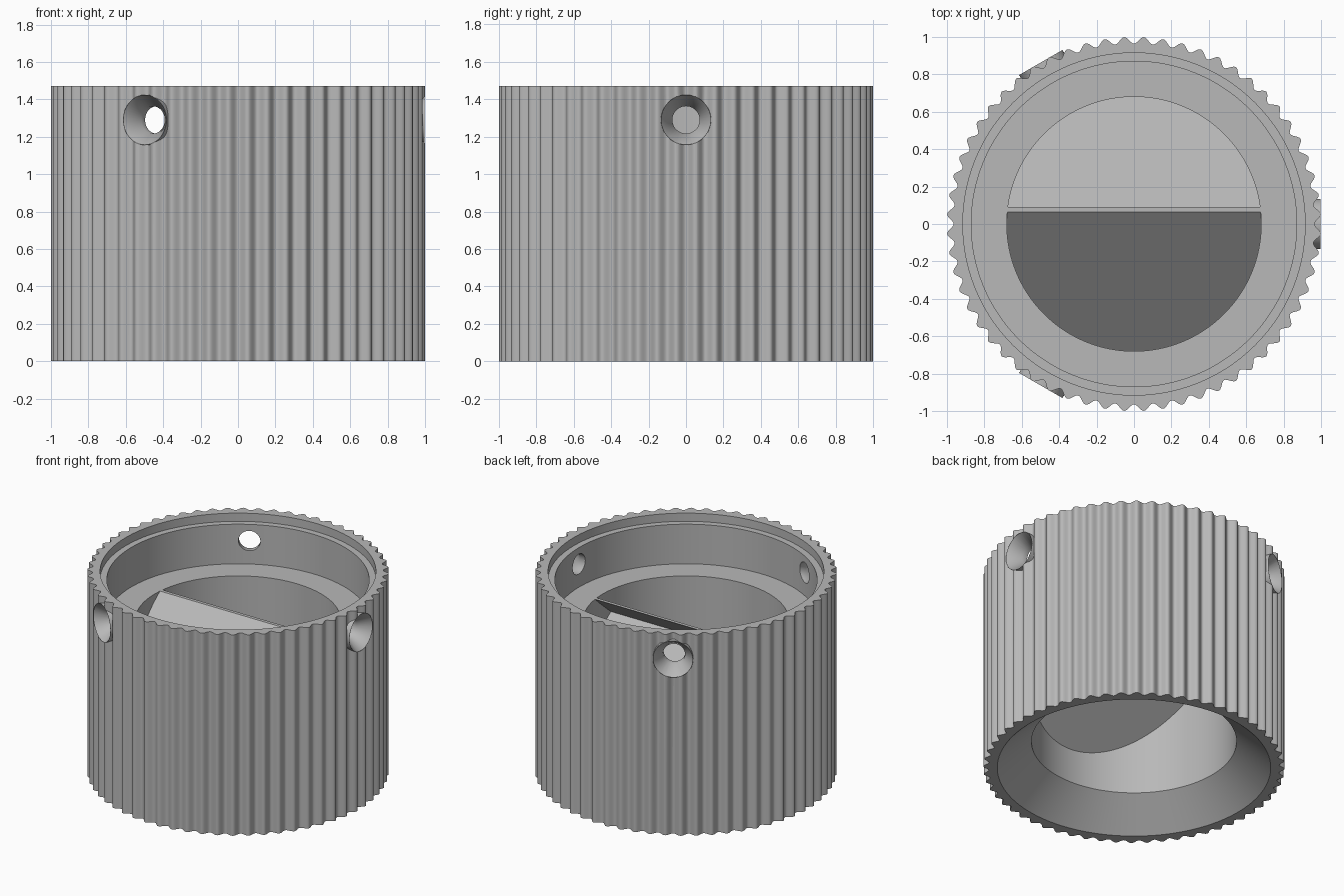
import bpy, bmesh, math
from mathutils import Vector, Matrix

if "Cube" in bpy.data.objects:
    bpy.data.objects.remove(bpy.data.objects["Cube"], do_unlink=True)

grey = bpy.data.materials.new("plain grey")
grey.use_nodes = True
COLOR = (0.48, 0.48, 0.48, 1)
grey.diffuse_color = COLOR
grey.node_tree.nodes["Principled BSDF"].inputs["Base Color"].default_value = COLOR

HEIGHT, SHELF, BORE = 1.47, 1.12, 0.68
RIBS, STEPS = 60, 12
HOLE_Z = 1.29


def make_object(name, bm):
    bmesh.ops.recalc_face_normals(bm, faces=bm.faces)
    mesh = bpy.data.meshes.new(name)
    bm.to_mesh(mesh)
    bm.free()
    mesh.materials.append(grey)
    obj = bpy.data.objects.new(name, mesh)
    bpy.context.collection.objects.link(obj)
    return obj


def smooth(obj):
    bpy.ops.object.select_all(action="DESELECT")
    obj.select_set(True)
    bpy.context.view_layer.objects.active = obj
    bpy.ops.object.shade_smooth_by_angle(angle=math.radians(35))


def lathe(name, profile, count, closed=False, ribbed=0, matrix=Matrix()):
    """Revolve (radius, height) points; the first `ribbed` rings are fluted."""
    bm = bmesh.new()
    rings = []
    for k, (r, z) in enumerate(profile):
        ring = []
        for i in range(count):
            a = 2 * math.pi * i / count
            rr = r - 0.018 * math.cos(RIBS * a) if k < ribbed else r
            ring.append(bm.verts.new(matrix @ Vector((rr * math.cos(a), rr * math.sin(a), z))))
        rings.append(ring)
    pairs = list(zip(rings, rings[1:]))
    if closed:
        pairs.append((rings[-1], rings[0]))
    else:
        bm.faces.new(rings[0])
        bm.faces.new(rings[-1])
    for lo, hi in pairs:
        for i in range(count):
            j = (i + 1) % count
            bm.faces.new((lo[i], lo[j], hi[j], hi[i]))
    return make_object(name, bm)


def boolean(obj, tool, operation):
    mod = obj.modifiers.new(operation, "BOOLEAN")
    mod.operation, mod.object, mod.solver = operation, tool, "EXACT"
    bpy.ops.object.select_all(action="DESELECT")
    bpy.context.view_layer.objects.active = obj
    obj.select_set(True)
    bpy.ops.object.modifier_apply(modifier=mod.name)
    bpy.data.objects.remove(tool, do_unlink=True)


# Fluted housing with stepped mouth, inner shelf, bore and flared base
housing = lathe("fluted_housing", [
    (0.982, 0), (0.982, HEIGHT), (0.915, HEIGHT), (0.915, 1.41), (0.87, 1.41),
    (0.87, SHELF), (BORE, SHELF), (BORE, 0.2), (0.907, 0)],
    RIBS * STEPS, closed=True, ribbed=2)

# Three radial screw holes, each a round boss with a countersink
for turn in range(3):
    m = (Matrix.Rotation(turn * math.tau / 3, 4, "Z")
         @ Matrix.Translation((0, 0, HOLE_Z)) @ Matrix.Rotation(math.pi / 2, 4, "Y"))
    boss = lathe("boss", [(0.134, 0.935), (0.134, 0.997)], 48, matrix=m)
    boolean(housing, boss, "UNION")
    funnel = lathe("funnel", [(0.073, 0.75), (0.073, 0.91), (0.142, 1.01)], 48, matrix=m)
    boolean(housing, funnel, "DIFFERENCE")
smooth(housing)


# Sloping baffles: the bore's cylinder trimmed by planes
def baffle(name, cuts):
    bm = bmesh.new()
    bmesh.ops.create_cone(bm, cap_ends=True, segments=120, radius1=BORE + 0.005,
                          radius2=BORE + 0.005, depth=SHELF - 0.2,
                          matrix=Matrix.Translation((0, 0, (SHELF + 0.2) / 2)))
    for point, normal in cuts:
        geom = bm.verts[:] + bm.edges[:] + bm.faces[:]
        bmesh.ops.bisect_plane(bm, geom=geom, plane_co=point, plane_no=normal,
                               clear_outer=True)
        bmesh.ops.holes_fill(bm, edges=[e for e in bm.edges if e.is_boundary])
    smooth(make_object(name, bm))


SLOPE = 0.87
front_up, back_up = Vector((0, -SLOPE, 1)), Vector((0, SLOPE, 1))
under_front = (Vector((0, 0.09, SHELF)), -front_up)
baffle("front_baffle", [(Vector((0, 0.065, SHELF)), front_up), under_front])
baffle("back_baffle", [(Vector((0, 0.09, 0.80)), back_up),
                       (Vector((0, 0.09, 0.778)), -back_up),
                       (under_front[0], front_up)])
